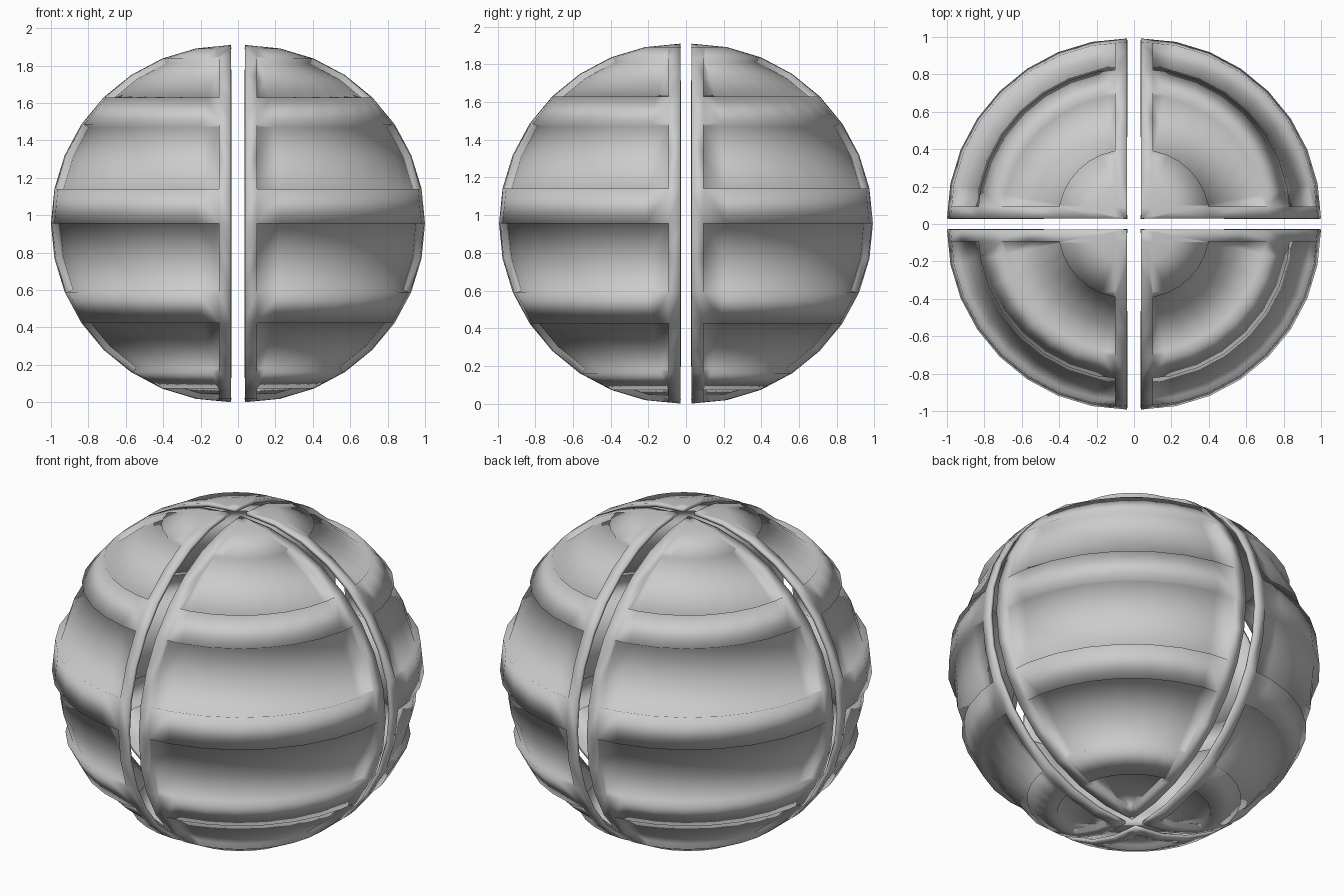
import bpy, bmesh, math
from mathutils import Vector

if "Cube" in bpy.data.objects:
    bpy.data.objects.remove(bpy.data.objects["Cube"])

R, RZ = 0.963, 0.955          # sphere radius and half height
GAP = Vector((0.037, 0.029, RZ))
RIM, DEPTH = 0.065, 0.03      # border beside the cuts, panel recess
BANDS = [(22.5, 45), (56.25, 78.75), (90, 112.5), (123.75, 146.25), (157.5, 180)]

# One quarter of a 32 x 16 sphere
bm = bmesh.new()
bmesh.ops.create_uvsphere(bm, u_segments=32, v_segments=16, radius=R)


def cut(co, no, clear):
    bmesh.ops.bisect_plane(bm, geom=bm.verts[:] + bm.edges[:] + bm.faces[:], dist=1e-5,
                           plane_co=co, plane_no=no, clear_inner=clear)


for axis in (Vector((1, 0, 0)), Vector((0, 1, 0))):
    cut((0, 0, 0), axis, True)
    cut(axis * RIM, axis, False)

# Recessed bands, stopping short of the cut edges
recess = []
for f in bm.faces:
    c = f.calc_center_median()
    polar = math.degrees(math.acos(max(-1, min(1, c.z / c.length))))
    if c.x > RIM and c.y > RIM and any(a < polar < b for a, b in BANDS):
        recess.append(f)
bmesh.ops.inset_region(bm, faces=recess, thickness=0.001, depth=-DEPTH,
                       use_even_offset=True, use_boundary=True)

for v in bm.verts:
    v.co = Vector((v.co.x, v.co.y, v.co.z * RZ / R)) + GAP
for f in bm.faces:
    f.smooth = True
bm.normal_update()

mesh = bpy.data.meshes.new("quarter_shells")
bm.to_mesh(mesh)
bm.free()
shell = bpy.data.objects.new("quarter_shells", mesh)
bpy.context.collection.objects.link(shell)

# Thin wall, then mirrored into four separated quarters
solid = shell.modifiers.new("wall", 'SOLIDIFY')
solid.thickness = 0.02
solid.offset = -1
mirror = shell.modifiers.new("quarters", 'MIRROR')
mirror.use_axis = (True, True, False)
mirror.use_mirror_merge = False
